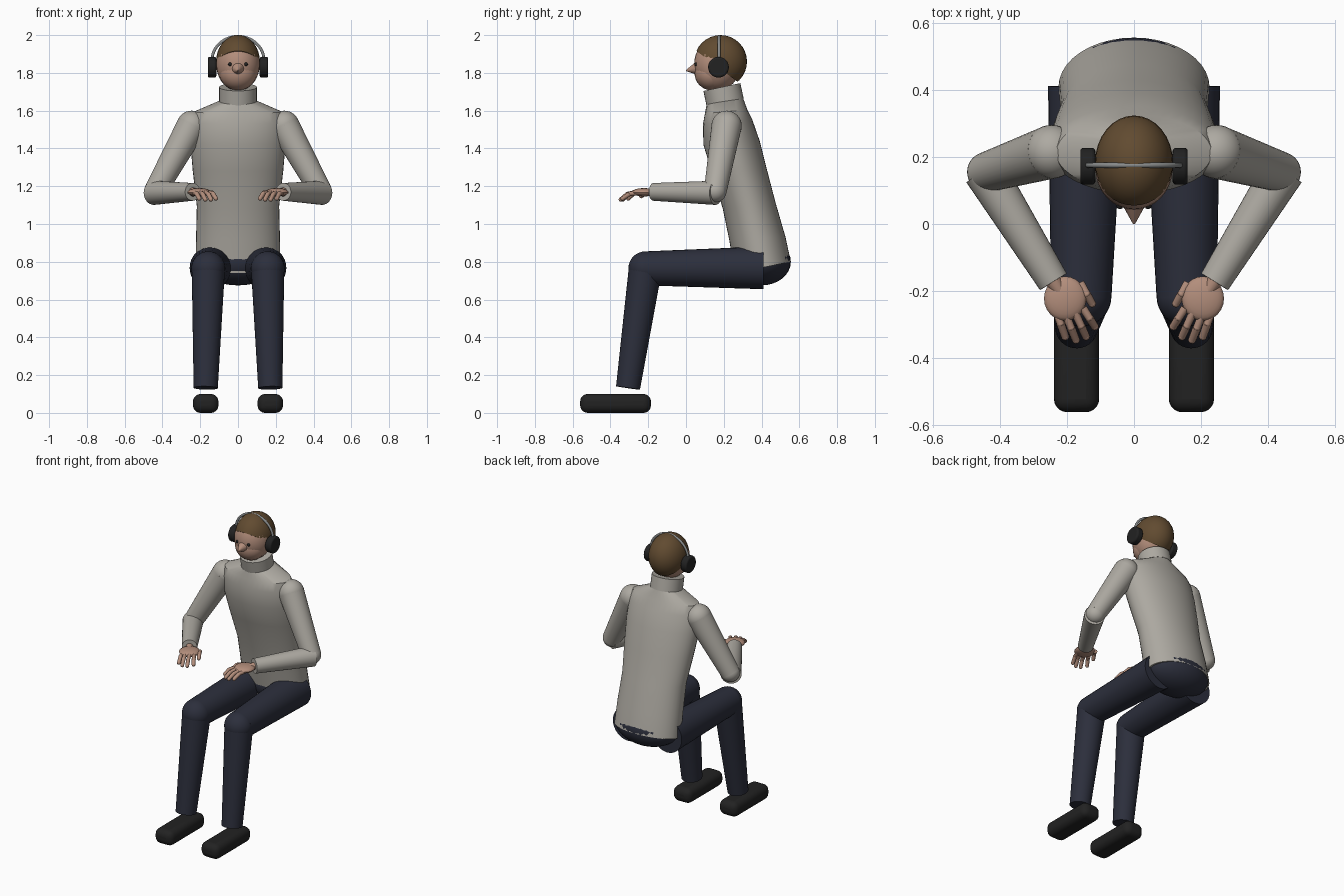
import bpy, bmesh, math
from mathutils import Vector, Matrix

if "Cube" in bpy.data.objects:
    bpy.data.objects.remove(bpy.data.objects["Cube"])


def material(name, r, g, b):
    m = bpy.data.materials.new(name)
    m.diffuse_color = (r, g, b, 1)
    m.use_nodes = True
    m.node_tree.nodes["Principled BSDF"].inputs["Base Color"].default_value = m.diffuse_color
    return m


SHIRT = material("shirt_cloth", .42, .40, .36)
PANTS = material("trouser_cloth", .025, .028, .045)
SKIN = material("skin", .45, .27, .20)
HAIR = material("hair_brown", .12, .07, .03)
BLACK = material("black_rubber", .016, .016, .016)
METAL = material("band_metal", .25, .26, .26)


def finish(name, bm, mat):
    bmesh.ops.recalc_face_normals(bm, faces=bm.faces)
    me = bpy.data.meshes.new(name)
    bm.to_mesh(me)
    bm.free()
    me.materials.append(mat)
    ob = bpy.data.objects.new(name, me)
    bpy.context.collection.objects.link(ob)
    return ob


def add_ball(bm, c, r, seg=32):
    r = (r, r, r) if isinstance(r, (int, float)) else r
    m = Matrix.Translation(c) @ Matrix.Diagonal((*r, 1))
    bmesh.ops.create_uvsphere(bm, u_segments=seg, v_segments=seg // 2, radius=1, matrix=m)


def add_cone(bm, a, b, ra, rb, seg=32):
    a, b = Vector(a), Vector(b)
    d = b - a
    m = Matrix.Translation((a + b) / 2) @ d.to_track_quat('Z', 'Y').to_matrix().to_4x4()
    bmesh.ops.create_cone(bm, cap_ends=True, segments=seg, radius1=ra, radius2=rb,
                          depth=d.length, matrix=m)


def ball(name, c, r, mat, seg=32):
    bm = bmesh.new()
    add_ball(bm, c, r, seg)
    return finish(name, bm, mat)


def limb(name, pts, radii, mat, balls=(), seg=32):
    """Tapered segments through pts, with balls at the listed joints."""
    bm = bmesh.new()
    for i in range(len(pts) - 1):
        add_cone(bm, pts[i], pts[i + 1], radii[i], radii[i + 1], seg)
    for i in balls:
        add_ball(bm, pts[i], radii[i], seg)
    return finish(name, bm, mat)


def loft(name, rings, mat, n=40):
    """Tilted elliptic rings: front y, front z, back y, back z, half width."""
    bm = bmesh.new()
    loops = []
    for fy, fz, by, bz, w in rings:
        loop = []
        for i in range(n):
            a = 2 * math.pi * i / n
            t = (1 + math.sin(a)) / 2
            loop.append(bm.verts.new((w * math.cos(a), fy + (by - fy) * t, fz + (bz - fz) * t)))
        loops.append(loop)
    for p, q in zip(loops, loops[1:]):
        for i in range(n):
            j = (i + 1) % n
            bm.faces.new((p[i], p[j], q[j], q[i]))
    bm.faces.new(loops[0])
    bm.faces.new(loops[-1])
    return finish(name, bm, mat)


# Torso, collar and pelvis
loft("torso", [(.26, .74, .555, .80, .225), (.228, .92, .527, .93, .222),
               (.195, 1.08, .475, 1.11, .218), (.135, 1.28, .428, 1.29, .24),
               (.092, 1.42, .39, 1.44, .252), (.09, 1.53, .352, 1.55, .25),
               (.10, 1.585, .325, 1.605, .232), (.11, 1.635, .303, 1.665, .10)], SHIRT)
limb("collar", [(0, .207, 1.645), (0, .19, 1.725)], [.1, .1], SHIRT)
ball("pelvis", (0, .40, .80), (.22, .155, .125), PANTS)

# Head: skull, jaw and nose
bm = bmesh.new()
add_ball(bm, (0, .165, 1.845), (.115, .122, .14))
add_ball(bm, (0, .135, 1.80), (.098, .09, .092))
add_cone(bm, (0, .07, 1.825), (0, 0, 1.812), .042, .003, 16)
finish("head", bm, SKIN)

# Hair cap, cut along a slanted hairline
bm = bmesh.new()
add_ball(bm, (0, .183, 1.86), (.116, .14, .14))
bmesh.ops.bisect_plane(bm, geom=bm.verts[:] + bm.edges[:] + bm.faces[:],
                       plane_co=(0, .05, 1.92), plane_no=(0, -.165, -.22), clear_outer=True)
bmesh.ops.holes_fill(bm, edges=[e for e in bm.edges if e.is_boundary])
finish("hair", bm, HAIR)

# Headphone band
curve = bpy.data.curves.new("headphone_band", 'CURVE')
curve.dimensions = '3D'
curve.bevel_depth = .008
curve.bevel_resolution = 3
sp = curve.splines.new('POLY')
sp.points.add(24)
for i, p in enumerate(sp.points):
    a = math.pi * i / 24
    p.co = (.138 * math.cos(a), .175, 1.865 + .128 * math.sin(a), 1)
curve.materials.append(METAL)
bpy.context.collection.objects.link(bpy.data.objects.new("headphone_band", curve))

# Finger paths for the +x hand: base x, y, z, then tip x, y, z
FINGERS = [(.235, -.25, 1.165, .205, -.335, 1.135), (.205, -.265, 1.168, .173, -.345, 1.13),
           (.175, -.265, 1.168, .143, -.335, 1.13), (.152, -.25, 1.165, .117, -.305, 1.135),
           (.16, -.175, 1.163, .125, -.237, 1.148)]

for s, side in ((-1, "right"), (1, "left")):
    def P(x, y, z):
        return Vector((s * x, y, z))

    # Eye and ear cup
    ball(side + "_eye", P(.042, .054, 1.845), .010, BLACK, 16)
    cup = limb(side + "_ear_cup", [P(.115, .172, 1.83), P(.16, .172, 1.83)], [.055, .055], BLACK)
    mod = cup.modifiers.new("bevel", 'BEVEL')
    mod.width, mod.segments = .01, 3

    # Arm
    limb(side + "_upper_arm", [P(.245, .215, 1.52), P(.437, .155, 1.175)],
         [.08, .06], SHIRT, balls=(0, 1))
    limb(side + "_forearm", [P(.445, .158, 1.165), P(.24, -.172, 1.17)], [.064, .047], SHIRT)

    # Hand: palm, wrist, fingers and thumb
    bm = bmesh.new()
    add_ball(bm, P(.205, -.222, 1.168), (.063, .066, .022), 24)
    add_cone(bm, P(.25, -.155, 1.17), P(.215, -.21, 1.168), .026, .018, 16)
    for f in FINGERS:
        base, tip = P(*f[:3]), P(*f[3:])
        mid = base.lerp(tip, .55) + Vector((0, 0, .012))
        for a, b in ((base, mid), (mid, tip)):
            add_cone(bm, a, b, .0125, .0115, 12)
            add_ball(bm, b, .0118, 12)
    finish(side + "_hand", bm, SKIN)

    # Leg
    limb(side + "_thigh", [P(.143, .408, .768), P(.157, -.215, .765)], [.113, .09], PANTS, balls=(1,))
    limb(side + "_shin", [P(.157, -.215, .765), P(.171, -.307, .132)], [.088, .064], PANTS)

    # Shoe
    bm = bmesh.new()
    bmesh.ops.create_cube(bm, size=1, matrix=Matrix.Translation(P(.171, -.373, .05))
                          @ Matrix.Diagonal((.135, .375, .10, 1)))
    shoe = finish(side + "_shoe", bm, BLACK)
    mod = shoe.modifiers.new("bevel", 'BEVEL')
    mod.width, mod.segments = .04, 5

# Smooth shading with sharp rims
meshes = [o for o in bpy.context.scene.objects if o.type == 'MESH']
for o in meshes:
    o.select_set(True)
bpy.context.view_layer.objects.active = meshes[0]
bpy.ops.object.shade_smooth_by_angle(angle=math.radians(35))
